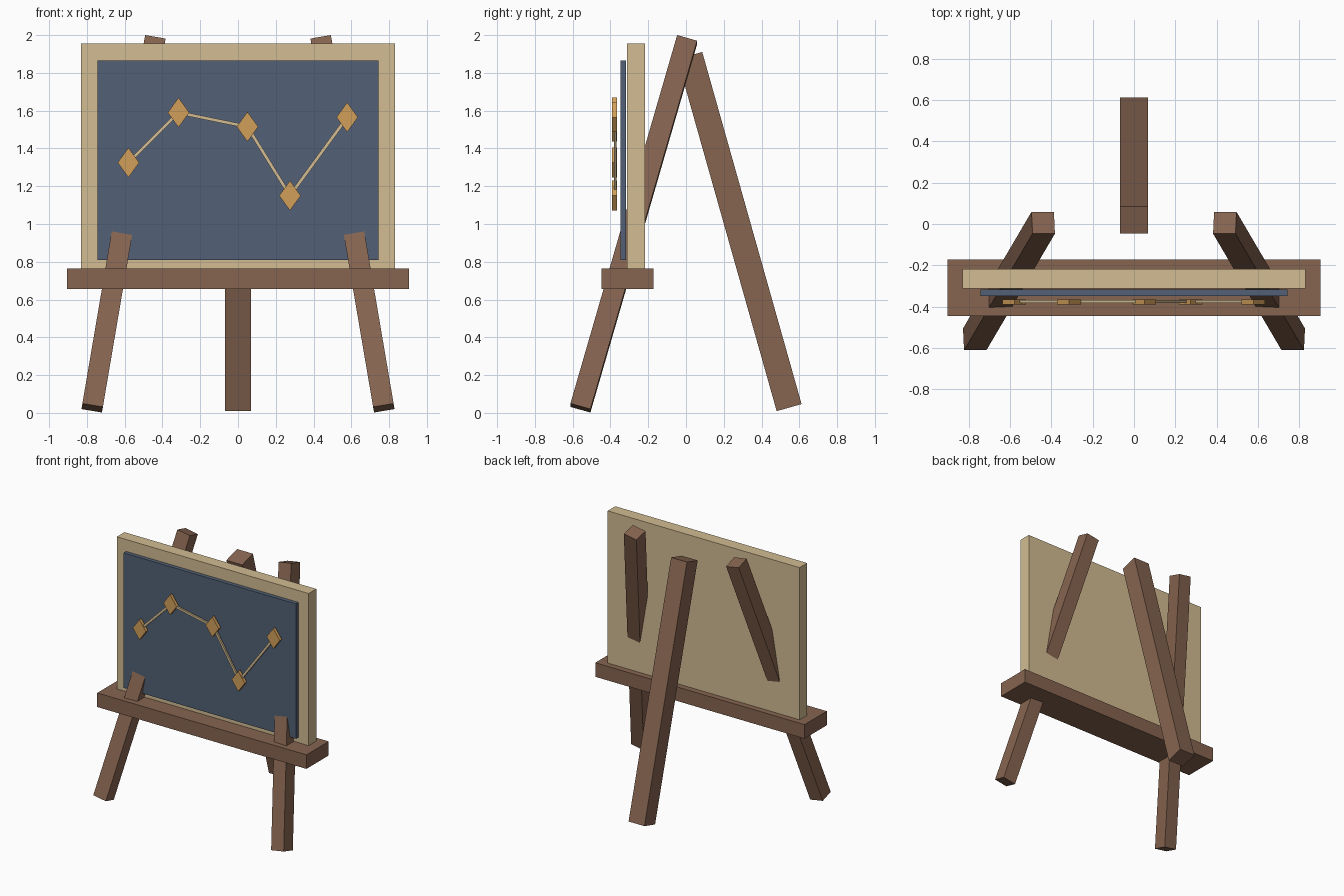
import bpy
from math import asin, atan2
from mathutils import Vector

cube = bpy.data.objects.get("Cube")
if cube:
    bpy.data.objects.remove(cube, do_unlink=True)


def material(name, rgb):
    """Flat material from 0-255 display values."""
    lin = [((c / 255 + 0.055) / 1.055) ** 2.4 for c in rgb] + [1]
    mat = bpy.data.materials.new(name)
    mat.use_nodes = True
    mat.diffuse_color = lin
    mat.node_tree.nodes["Principled BSDF"].inputs["Base Color"].default_value = lin
    return mat


wood = material("brown_wood", (134, 100, 80))
tan = material("pale_tan", (210, 188, 146))
slate = material("slate_blue", (82, 97, 118))
gold = material("golden_ochre", (210, 159, 91))


def finish(name, mat):
    obj = bpy.context.object
    obj.name = obj.data.name = name
    obj.data.materials.append(mat)
    return obj


def box(name, mat, low, high):
    low, high = Vector(low), Vector(high)
    bpy.ops.mesh.primitive_cube_add(size=1, location=(low + high) / 2)
    obj = finish(name, mat)
    obj.scale = high - low
    return obj


def beam(name, mat, start, end, width, depth):
    """Square-ended bar whose local z runs from start to end."""
    start, end = Vector(start), Vector(end)
    d = end - start
    bpy.ops.mesh.primitive_cube_add(size=1, location=(start + end) / 2)
    obj = finish(name, mat)
    obj.scale = (width, depth, d.length)
    obj.rotation_euler = (-asin(d.y / d.length), atan2(d.x, d.z), 0)
    return obj


# Legs: the front pair leans through the board, the rear one props it
for side, label in ((1, "left"), (-1, "right")):
    beam("front_leg_" + label, wood, (side * 0.772, -0.559, 0.026),
         (side * 0.44, 0.006, 1.976), 0.11, 0.11)
beam("rear_leg", wood, (0, 0.546, 0.028), (0, 0.02, 1.892), 0.137, 0.137)

# Tray, board and writing surface
box("tray", wood, (-0.905, -0.447, 0.655), (0.905, -0.172, 0.765))
box("board_frame", tan, (-0.83, -0.312, 0.765), (0.83, -0.218, 1.955))
box("slate_panel", slate, (-0.745, -0.348, 0.81), (0.745, -0.317, 1.865))

# Line chart: diamond markers joined by thin bars
points = [(-0.58, 1.325), (-0.315, 1.59), (0.05, 1.515), (0.275, 1.15), (0.578, 1.565)]
for i, (x, z) in enumerate(points):
    bpy.ops.mesh.primitive_cylinder_add(vertices=4, radius=1, depth=1,
                                        location=(x, -0.378, z))
    marker = finish(f"chart_marker_{i + 1}", gold)
    marker.rotation_euler.x = asin(1)
    marker.scale = (0.057, 0.079, 0.026)
for i, (a, b) in enumerate(zip(points, points[1:])):
    beam(f"chart_line_{i + 1}", tan, (a[0], -0.375, a[1]), (b[0], -0.375, b[1]),
         0.018, 0.014)
